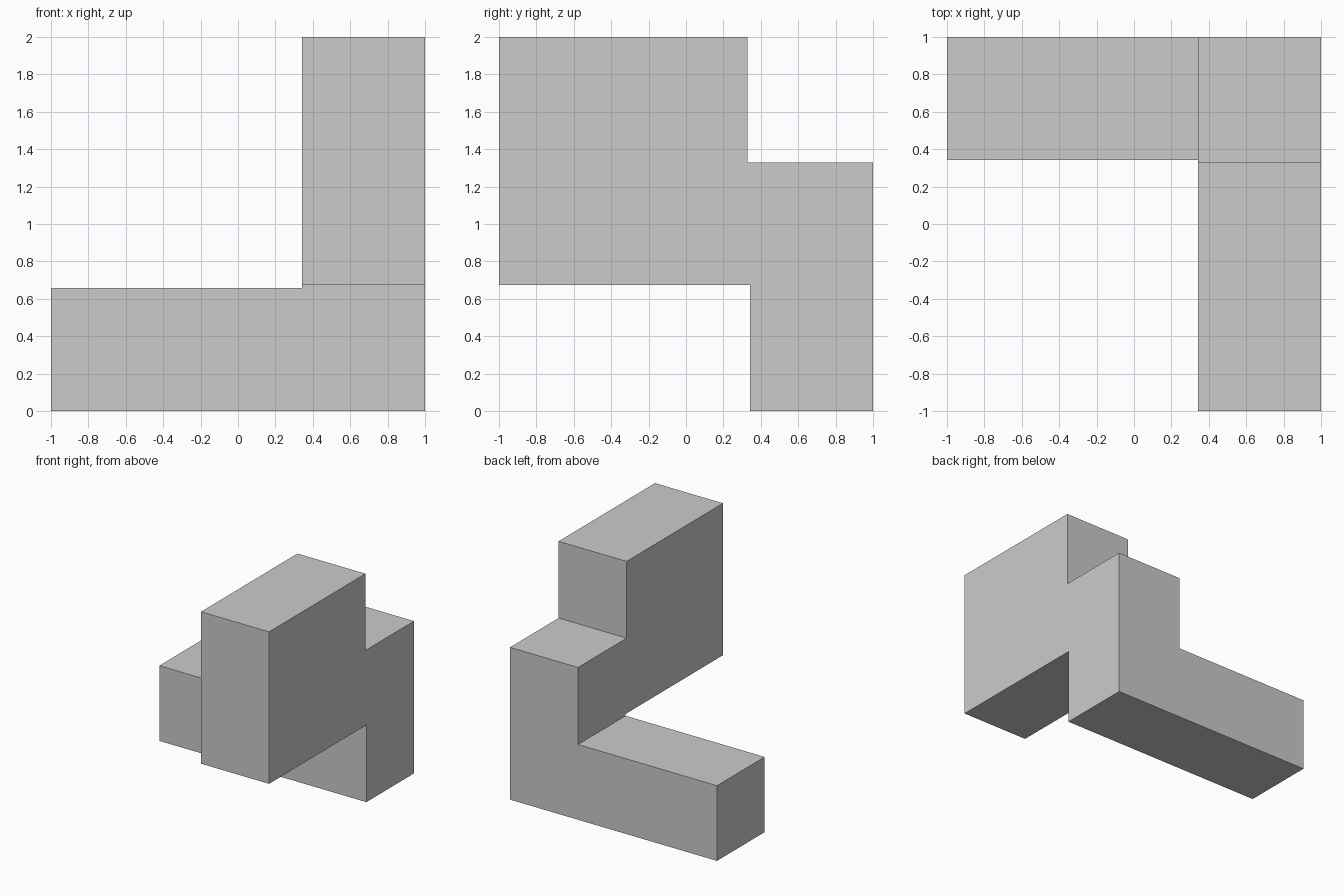
import bpy, bmesh
from mathutils import Vector

if "Cube" in bpy.data.objects:
    bpy.data.objects.remove(bpy.data.objects["Cube"])

LEFT, RIGHT = 0.343, 1.0
ARM_TOP = 0.657

bm = bmesh.new()

# Z-shaped upright: side profile (y, z) extruded along x
profile = [(-1, 0.673), (0.343, 0.673), (0.343, 0), (1, 0),
           (1, 1.33), (0.33, 1.33), (0.33, 2), (-1, 2)]
side = bm.faces.new([bm.verts.new((LEFT, y, z)) for y, z in profile])
ext = bmesh.ops.extrude_face_region(bm, geom=[side], use_keep_orig=True)
bmesh.ops.translate(bm, vec=(RIGHT - LEFT, 0, 0),
                    verts=[g for g in ext["geom"] if isinstance(g, bmesh.types.BMVert)])
bmesh.ops.recalc_face_normals(bm, faces=bm.faces[:])

# Long foot: cut the upright at the foot's height, pull its lower left face out
bmesh.ops.bisect_plane(bm, geom=bm.verts[:] + bm.edges[:] + bm.faces[:],
                       plane_co=(0, 0, ARM_TOP), plane_no=(0, 0, 1))
bm.normal_update()
end = next(f for f in bm.faces
           if f.normal.x < -0.9 and f.calc_center_median().z < ARM_TOP)
ext = bmesh.ops.extrude_face_region(bm, geom=[end])
bmesh.ops.translate(bm, vec=Vector((-1 - LEFT, 0, 0)),
                    verts=[g for g in ext["geom"] if isinstance(g, bmesh.types.BMVert)])

# Merge flush faces and finish
bmesh.ops.dissolve_limit(bm, angle_limit=0.01, verts=bm.verts[:], edges=bm.edges[:])
bmesh.ops.recalc_face_normals(bm, faces=bm.faces[:])
mesh = bpy.data.meshes.new("puzzle_block")
bm.to_mesh(mesh)
bm.free()
bpy.context.collection.objects.link(bpy.data.objects.new("puzzle_block", mesh))
